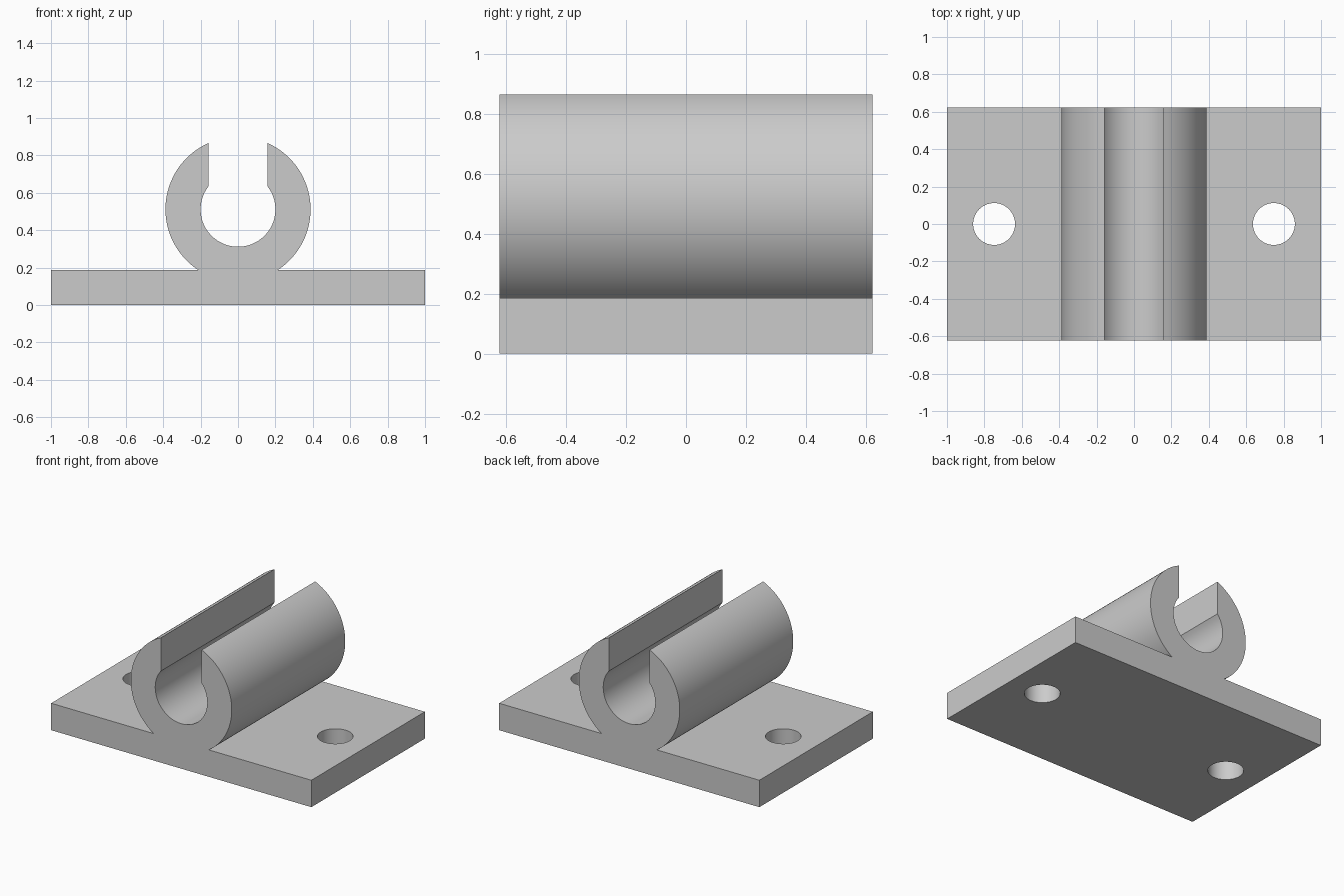
import bpy
import bmesh
from math import asin, pi, sqrt, cos, sin, radians

cube = bpy.data.objects.get("Cube")
if cube:
    bpy.data.objects.remove(cube, do_unlink=True)

# Main dimensions
HALF_DEPTH = 0.623
BASE_TOP = 0.187
AXIS_Z = 0.512
OUTER_R, INNER_R = 0.388, 0.2
SLOT = 0.157
HOLE_X, HOLE_R = 0.748, 0.112

grey = bpy.data.materials.new("plain grey")
grey.use_nodes = True
colour = (0.6, 0.6, 0.6, 1)
grey.diffuse_color = colour
grey.node_tree.nodes["Principled BSDF"].inputs["Base Color"].default_value = colour


def arc(radius, start, end, steps):
    """Points along an arc about the clip axis, in the x-z plane."""
    angles = [start + (end - start) * i / steps for i in range(steps + 1)]
    return [(radius * cos(a), AXIS_Z + radius * sin(a)) for a in angles]


# Profile: mounting plate and open ring in one outline
foot = asin((BASE_TOP - AXIS_Z) / OUTER_R)
outer_lip = asin(sqrt(OUTER_R**2 - SLOT**2) / OUTER_R)
inner_lip = asin(sqrt(INNER_R**2 - SLOT**2) / INNER_R)
profile = [(-1, 0), (1, 0), (1, BASE_TOP)]
profile += arc(OUTER_R, foot, outer_lip, 40)
profile += arc(INNER_R, inner_lip, -pi - inner_lip, 64)
profile += arc(OUTER_R, pi - outer_lip, pi - foot, 40)
profile += [(-1, BASE_TOP)]

# Extrude the profile from front to back
bm = bmesh.new()
face = bm.faces.new([bm.verts.new((x, -HALF_DEPTH, z)) for x, z in profile])
extruded = bmesh.ops.extrude_face_region(bm, geom=[face], use_keep_orig=True)
moved = [v for v in extruded["geom"] if isinstance(v, bmesh.types.BMVert)]
bmesh.ops.translate(bm, verts=moved, vec=(0, 2 * HALF_DEPTH, 0))
bmesh.ops.recalc_face_normals(bm, faces=bm.faces)
mesh = bpy.data.meshes.new("pipe_clip")
bm.to_mesh(mesh)
bm.free()
mesh.materials.append(grey)
clip = bpy.data.objects.new("pipe_clip", mesh)
bpy.context.collection.objects.link(clip)

# Screw holes, one in each flange
for side in (-1, 1):
    bpy.ops.mesh.primitive_cylinder_add(
        vertices=64, radius=HOLE_R, depth=1, location=(side * HOLE_X, 0, 0))
    cutter = bpy.context.object
    cutter.name = "screw_hole_cutter"
    cutter.data.materials.append(grey)
    cutter.hide_render = True
    cut = clip.modifiers.new("screw_hole", "BOOLEAN")
    cut.operation = "DIFFERENCE"
    cut.solver = "EXACT"
    cut.object = cutter
    bpy.ops.object.select_all(action="DESELECT")
    clip.select_set(True)
    bpy.context.view_layer.objects.active = clip
    bpy.ops.object.modifier_apply(modifier=cut.name)
    bpy.data.objects.remove(cutter, do_unlink=True)

bpy.ops.object.shade_smooth_by_angle(angle=radians(30))
